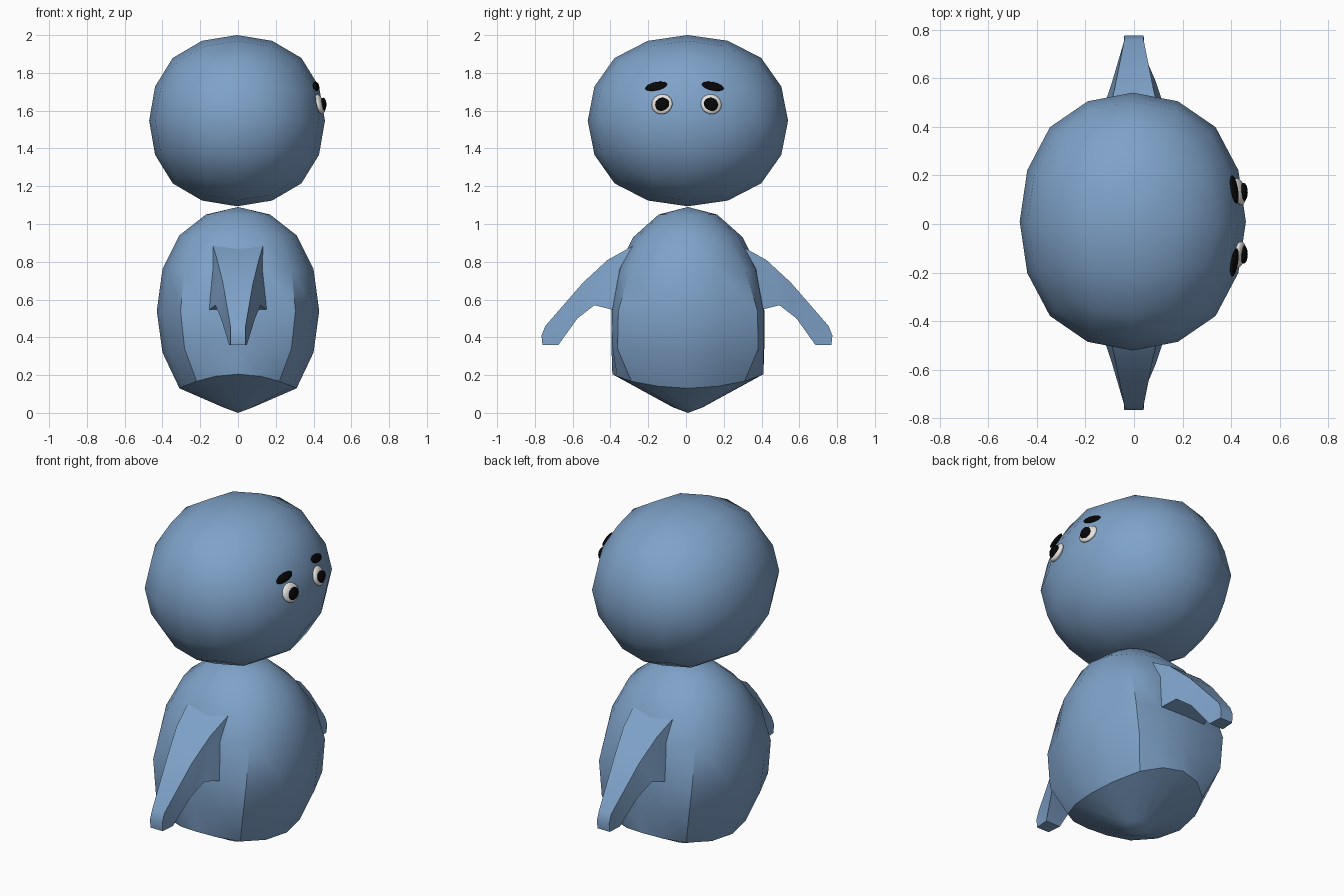
import bpy, bmesh, math
from mathutils import Vector

cube = bpy.data.objects.get("Cube")
if cube:
    bpy.data.objects.remove(cube, do_unlink=True)

CY = 0.01  # centre of the figure along y


def material(name, colour, rough=0.6):
    m = bpy.data.materials.new(name)
    m.use_nodes = True
    m.diffuse_color = (*colour, 1)
    bsdf = m.node_tree.nodes["Principled BSDF"]
    bsdf.inputs["Base Color"].default_value = (*colour, 1)
    bsdf.inputs["Roughness"].default_value = rough
    return m


blue = material("dusty blue", (0.21, 0.36, 0.58))
white = material("eye white", (0.8, 0.78, 0.75))
black = material("black", (0.002, 0.002, 0.002))


def add_object(name, bm, mat, angle=None):
    bmesh.ops.recalc_face_normals(bm, faces=bm.faces)
    mesh = bpy.data.meshes.new(name)
    bm.to_mesh(mesh)
    bm.free()
    mesh.materials.append(mat)
    ob = bpy.data.objects.new(name, mesh)
    bpy.context.collection.objects.link(ob)
    bpy.ops.object.select_all(action='DESELECT')
    ob.select_set(True)
    bpy.context.view_layer.objects.active = ob
    if angle is None:
        bpy.ops.object.shade_smooth()
    else:
        bpy.ops.object.shade_smooth_by_angle(angle=math.radians(angle))
    return ob


def bridge(bm, a, b):
    for i in range(len(a)):
        j = (i + 1) % len(a)
        bm.faces.new((a[i], a[j], b[j], b[i]))


def ellipsoid(name, centre, radii, mat, turn=(0, 0, 0)):
    bm = bmesh.new()
    bmesh.ops.create_uvsphere(bm, u_segments=20, v_segments=12, radius=1)
    ob = add_object(name, bm, mat)
    ob.location, ob.scale, ob.rotation_euler = centre, radii, turn
    return ob


# Head: a subdivided cube stretched into a rounded ball
bm = bmesh.new()
bmesh.ops.create_cube(bm, size=2)
head = add_object("head", bm, blue)
sub = head.modifiers.new("rounding", 'SUBSURF')
sub.subdivision_type = 'CATMULL_CLARK'
sub.levels = sub.render_levels = 2
sub.use_limit_surface = False
head.location = (-0.005, CY, 1.547)
head.scale = [r / 0.878 for r in (0.465, 0.53, 0.453)]

# Body: rings of sixteen points with flattened flanks lower down
# each ring: z on the face side, z on the flank, x radius, y radius, flatness
RINGS = [(1.05, 1.05, 0.17, 0.155, 0), (0.94, 0.93, 0.31, 0.29, 0),
         (0.76, 0.76, 0.40, 0.375, 0.5), (0.54, 0.54, 0.43, 0.405, 0.95),
         (0.32, 0.36, 0.40, 0.405, 1), (0.13, 0.205, 0.31, 0.40, 0.2),
         (0.03, 0.03, 0.08, 0.08, 0)]
FLAT = (0, 0.43, 0.92, 0.99, 1)
bm = bmesh.new()
loops = []
for zx, zy, rx, ry, flat in RINGS:
    loop = []
    for k in range(16):
        a = k * math.tau / 16
        q = k % 8 if k % 8 <= 4 else 8 - k % 8
        s = math.sin(q * math.pi / 8)
        y = s + (FLAT[q] - s) * flat
        y = math.copysign(y, math.sin(a)) if q else 0
        z = zx + (zy - zx) * s * s
        loop.append(bm.verts.new((rx * math.cos(a), CY + ry * y, z)))
    loops.append(loop)
for a, b in zip(loops, loops[1:]):
    bridge(bm, a, b)
for loop, z in ((loops[0], 1.09), (loops[-1], 0.0)):
    tip = bm.verts.new((0, CY, z))
    for i in range(16):
        bm.faces.new((loop[i], loop[(i + 1) % 16], tip))
add_object("body", bm, blue, 30)

# Arms: tapering square sections curving outward and down
# each section: top y, z, half width, then bottom y, z, half width
ARM = [(0.24, 0.91, 0.14, 0.37, 0.54, 0.16),
       (0.42, 0.81, 0.11, 0.49, 0.57, 0.12),
       (0.55, 0.69, 0.08, 0.58, 0.50, 0.09),
       (0.75, 0.46, 0.04, 0.68, 0.36, 0.047),
       (0.77, 0.41, 0.04, 0.765, 0.36, 0.04)]
for side, name in ((-1, "front_arm"), (1, "back_arm")):
    bm = bmesh.new()
    loops = []
    for ty, tz, tw, by, bz, bw in ARM:
        corners = ((-tw, ty, tz), (tw, ty, tz), (bw, by, bz), (-bw, by, bz))
        loops.append([bm.verts.new((x, CY * 0.5 + side * y, z)) for x, y, z in corners])
    for a, b in zip(loops, loops[1:]):
        bridge(bm, a, b)
    bm.faces.new(loops[0])
    bm.faces.new(loops[-1])
    add_object(name, bm, blue, 35)

# Eyes and worried brows on the +x side of the head
for side, name in ((-1, "front"), (1, "back")):
    lean = (0, math.radians(-18), side * math.radians(12))
    ellipsoid(name + "_eye", (0.432, 0.003 + side * 0.13, 1.634),
              (0.022, 0.056, 0.055), white, lean)
    ellipsoid(name + "_pupil", (0.451, 0.003 + side * 0.128, 1.632),
              (0.017, 0.038, 0.037), black)
    ellipsoid(name + "_brow", (0.413, -0.008 + side * 0.15, 1.729),
              (0.012, 0.06, 0.024), black,
              (side * math.radians(-12), math.radians(-25), side * math.radians(14)))
